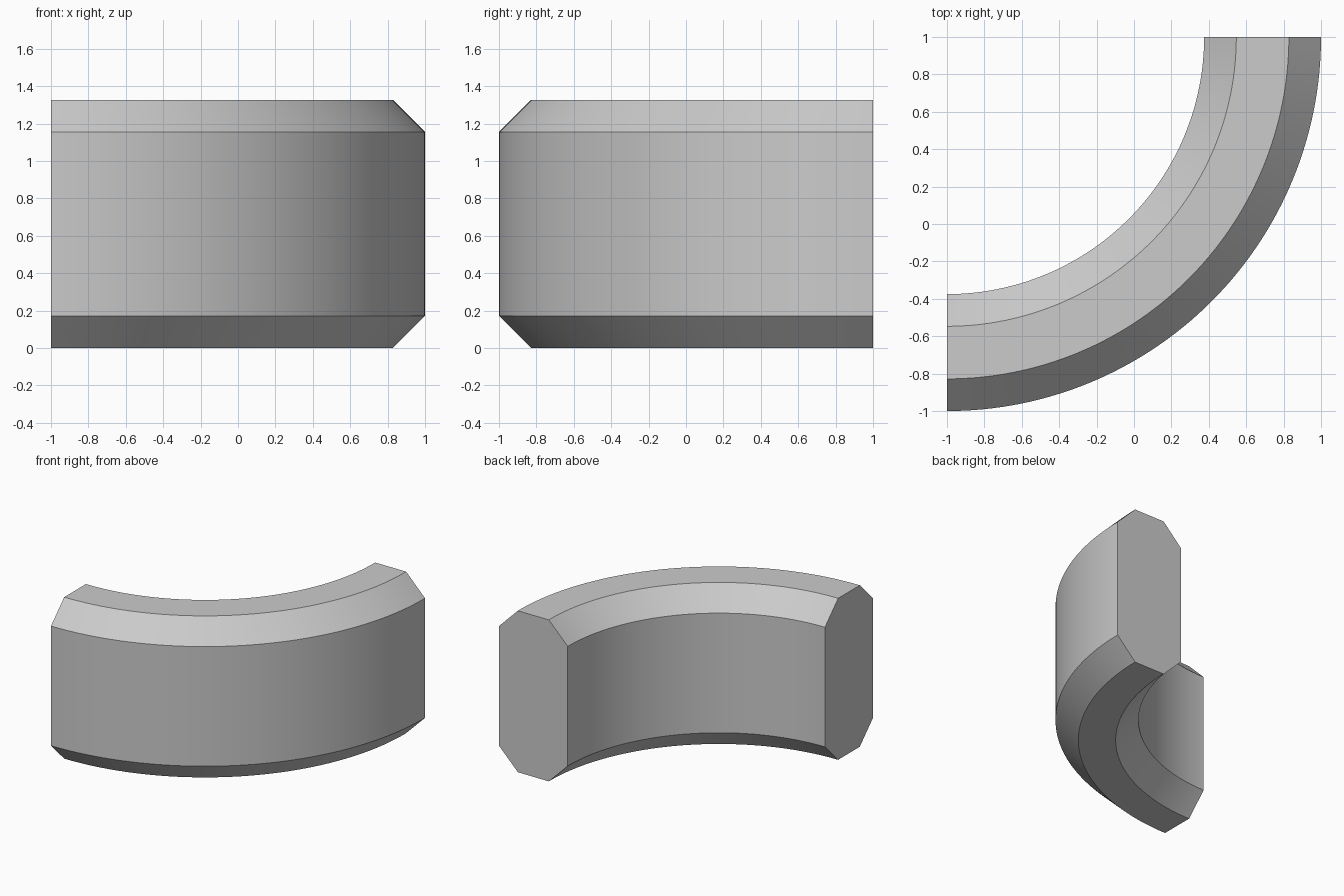
import bpy, bmesh, math

if "Cube" in bpy.data.objects:
    bpy.data.objects.remove(bpy.data.objects["Cube"])

INNER, OUTER, HEIGHT, CHAMFER = 1.375, 2.0, 1.327, 0.172
CENTRE = (-1, 1, 0)
STEPS = 64

# Chamfered rectangular section as (radius, z)
section = [
    (INNER, CHAMFER), (INNER + CHAMFER, 0),
    (OUTER - CHAMFER, 0), (OUTER, CHAMFER),
    (OUTER, HEIGHT - CHAMFER), (OUTER - CHAMFER, HEIGHT),
    (INNER + CHAMFER, HEIGHT), (INNER, HEIGHT - CHAMFER),
]

# Sweep the section a quarter turn around the ring centre
bm = bmesh.new()
verts = [bm.verts.new((CENTRE[0] + r, CENTRE[1], z)) for r, z in section]
edges = [bm.edges.new((verts[i], verts[(i + 1) % 8])) for i in range(8)]
result = bmesh.ops.spin(bm, geom=verts + edges, cent=CENTRE, axis=(0, 0, 1),
                        angle=-math.pi / 2, steps=STEPS)

# Flat end caps
last_edges = [e for e in result["geom_last"] if isinstance(e, bmesh.types.BMEdge)]
for loop in (edges, last_edges):
    bmesh.ops.contextual_create(bm, geom=loop)
bmesh.ops.recalc_face_normals(bm, faces=bm.faces[:])

mesh = bpy.data.meshes.new("quarter_ring")
bm.to_mesh(mesh)
bm.free()
ring = bpy.data.objects.new("quarter_ring", mesh)
bpy.context.collection.objects.link(ring)

# Smooth along the curve, crisp chamfer edges
bpy.context.view_layer.objects.active = ring
ring.select_set(True)
bpy.ops.object.shade_smooth_by_angle(angle=math.radians(30))
